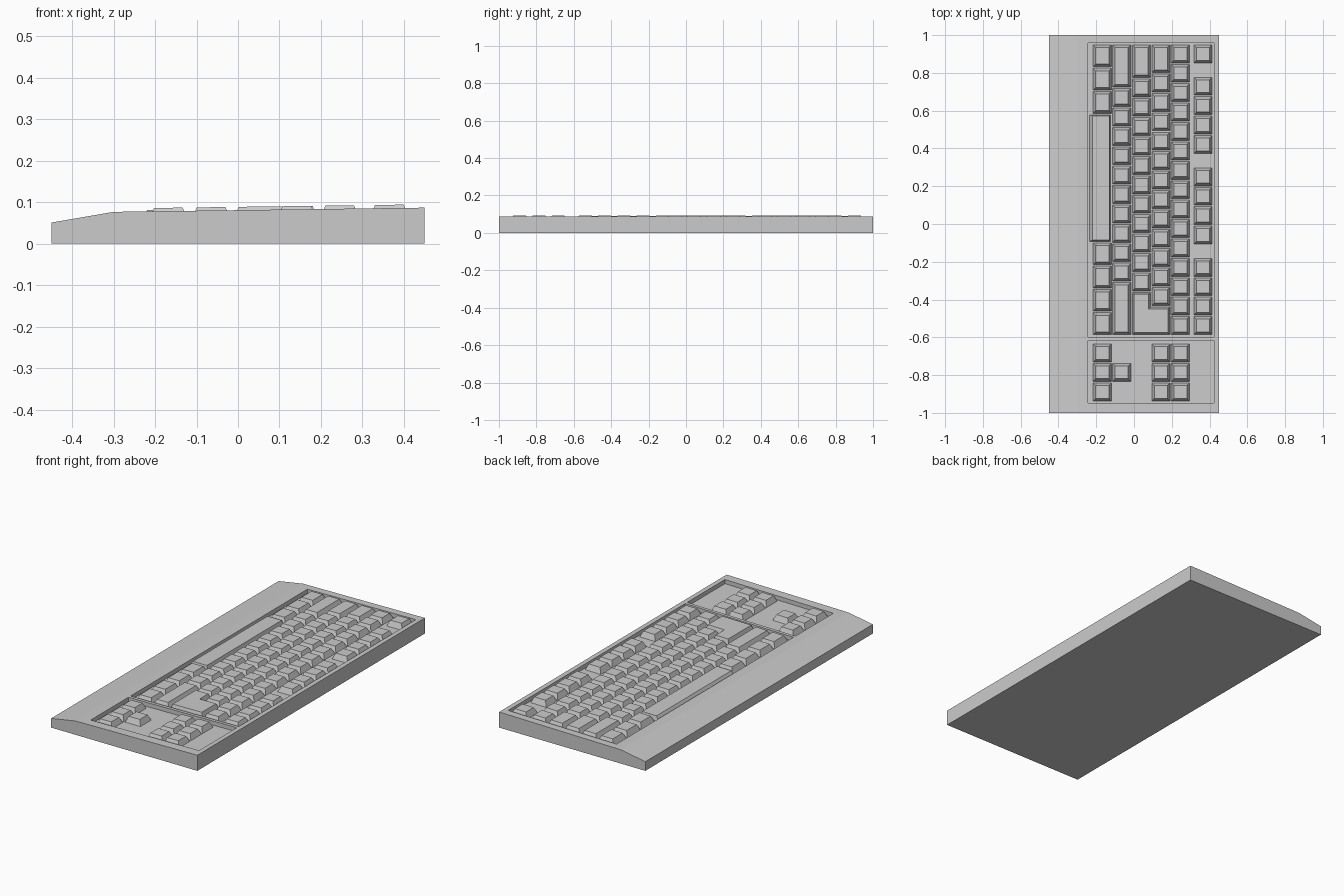
import bpy, bmesh

if "Cube" in bpy.data.objects:
    bpy.data.objects.remove(bpy.data.objects["Cube"])

SLOPE = 0.0135
DEPTH = 0.023            # depth of the key wells
LIFT = 0.008             # key tops above the case surface
U = 1.541 / 15           # one key unit
TOP_Y = 0.952
GAP = 0.004


def surface(x):
    return 0.0808 + SLOPE * x


def finish(bm, name):
    bmesh.ops.recalc_face_normals(bm, faces=bm.faces)
    mesh = bpy.data.meshes.new(name)
    bm.to_mesh(mesh)
    bm.free()
    ob = bpy.data.objects.new(name, mesh)
    bpy.context.collection.objects.link(ob)
    return ob


def loft(bm, lower, upper):
    """Closed solid between two matching outlines."""
    a = [bm.verts.new(p) for p in lower]
    b = [bm.verts.new(p) for p in upper]
    bm.faces.new(a[::-1])
    bm.faces.new(b)
    n = len(a)
    for i in range(n):
        j = (i + 1) % n
        bm.faces.new((a[i], a[j], b[j], b[i]))


def on_slope(outline, dz):
    return [(x, y, surface(x) + dz) for x, y in outline]


def rect(x0, x1, y0, y1):
    return [(x0, y0), (x1, y0), (x1, y1), (x0, y1)]


def key(bm, x, y_top, length, width=0.096, inset=0.0135):
    """Tapered key cap hanging down in y from y_top."""
    x0, x1 = x - width / 2, x + width / 2
    y0, y1 = y_top - length + GAP, y_top - GAP
    loft(bm, on_slope(rect(x0, x1, y0, y1), -DEPTH),
         on_slope(rect(x0 + inset, x1 - inset, y0 + inset, y1 - inset), LIFT))


# Case: wedge profile swept along its length
profile = [(-0.45, 0), (0.45, 0), (0.45, surface(0.45)),
           (-0.30, surface(-0.30)), (-0.45, 0.051)]
bm = bmesh.new()
loft(bm, [(x, -1, z) for x, z in profile], [(x, 1, z) for x, z in profile])
case = finish(bm, "case")

# Key wells cut into the case
for name, y0, y1 in (("main_well", -0.598, 0.958), ("side_well", -0.948, -0.616)):
    bm = bmesh.new()
    outline = rect(-0.243, 0.424, y0, y1)
    loft(bm, on_slope(outline, -DEPTH), on_slope(outline, 0.05))
    cutter = finish(bm, name + "_cutter")
    cutter.hide_render = True
    cutter.display_type = 'WIRE'
    mod = case.modifiers.new(name, 'BOOLEAN')
    mod.operation = 'DIFFERENCE'
    mod.solver = 'EXACT'
    mod.object = cutter

# Main key rows: lengths in key units, negative values are gaps
rows = {
    "bottom_row": (-0.168, [1.2] * 3 + [-6.6] + [1.2] * 4),
    "shift_row": (-0.065, [2.25] + [1] * 10 + [2.75]),
    "home_row": (0.039, [1.75] + [1] * 11),
    "upper_row": (0.142, [1.5] + [1] * 12),
    "number_row": (0.245, [1] * 15),
    "function_row": (0.365, [1, -0.67] + [1] * 4 + [-0.665] + [1] * 4
                     + [-0.665] + [1] * 4),
}
for name, (x, lengths) in rows.items():
    bm = bmesh.new()
    y = TOP_Y
    for n in lengths:
        if n > 0:
            key(bm, x, y, n * U)
        y -= abs(n) * U
    finish(bm, name)

# Arrow and navigation clusters
side_y = [-0.632, -0.734, -0.838]
clusters = {
    "arrow_keys": [(-0.168, y) for y in side_y] + [(-0.065, side_y[1])],
    "navigation_keys": [(x, y) for x in (0.142, 0.245) for y in side_y],
}
for name, spots in clusters.items():
    bm = bmesh.new()
    for x, y in spots:
        key(bm, x, y, U)
    finish(bm, name)

# Space bar: low, wide cap with a sloped front edge
bm = bmesh.new()
sy1 = TOP_Y - 3.6 * U - GAP
sy0 = TOP_Y - 10.2 * U + GAP
loft(bm, on_slope(rect(-0.235, -0.124, sy0, sy1), -DEPTH),
     on_slope(rect(-0.219, -0.131, sy0 + 0.006, sy1 - 0.006), 0.003))
finish(bm, "space_bar")


# L-shaped enter key spanning two rows
def enter_outline(i):
    x0, xm, x1 = -0.009 + i, 0.088 - i, 0.190 - i
    y0 = TOP_Y - 15 * U + GAP + i
    y_notch, y1 = TOP_Y - 13.5 * U - GAP - i, TOP_Y - 12.75 * U - GAP - i
    return [(x0, y0), (x1, y0), (x1, y_notch), (xm, y_notch), (xm, y1), (x0, y1)]


bm = bmesh.new()
loft(bm, on_slope(enter_outline(0), -DEPTH), on_slope(enter_outline(0.01), LIFT))
finish(bm, "enter_key")
